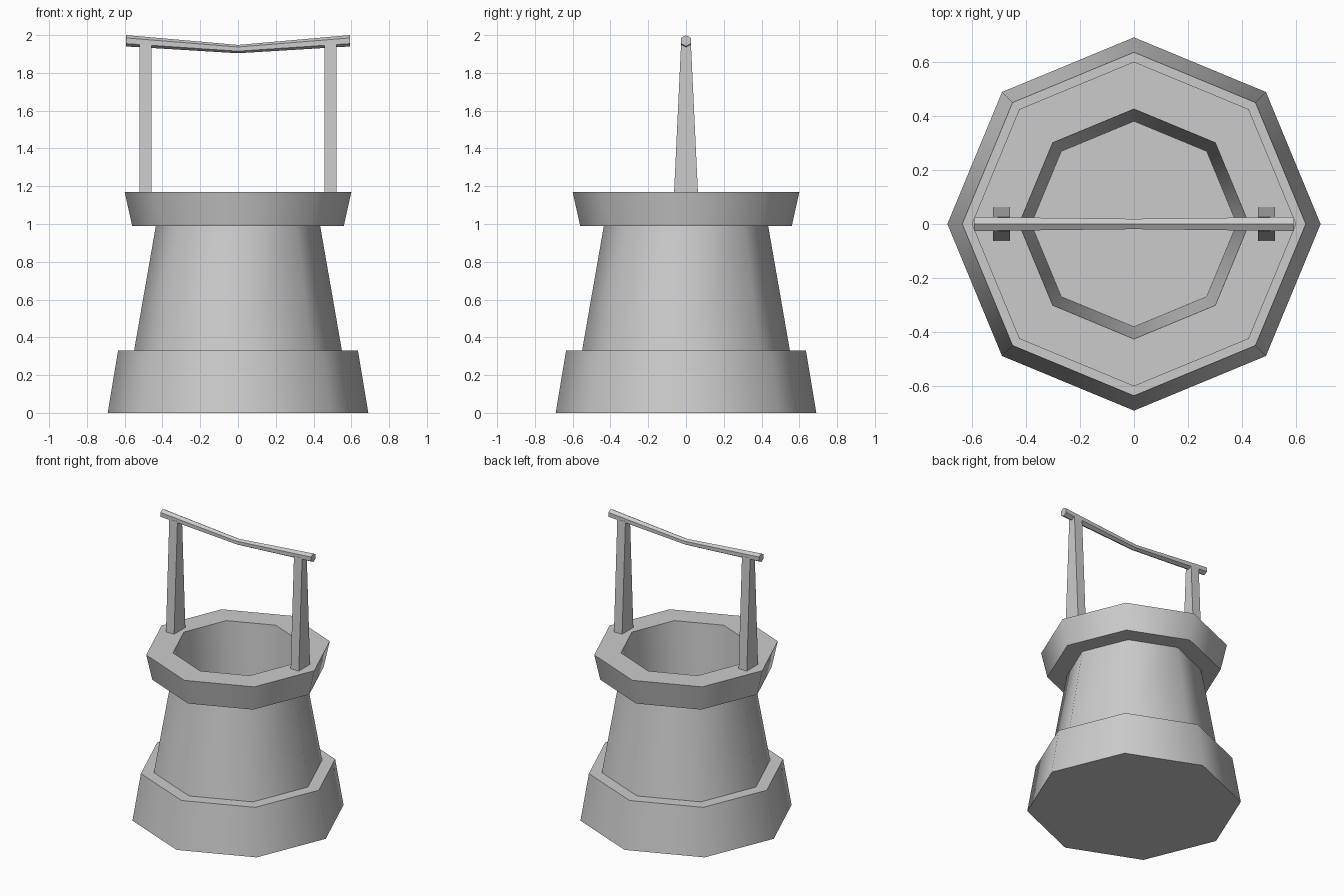
import bpy, bmesh, math

if "Cube" in bpy.data.objects:
    bpy.data.objects.remove(bpy.data.objects["Cube"])


def finish(bm, name, smooth_angle=None):
    bmesh.ops.recalc_face_normals(bm, faces=bm.faces)
    mesh = bpy.data.meshes.new(name)
    bm.to_mesh(mesh)
    bm.free()
    obj = bpy.data.objects.new(name, mesh)
    bpy.context.collection.objects.link(obj)
    if smooth_angle:
        bpy.ops.object.select_all(action='DESELECT')
        obj.select_set(True)
        bpy.context.view_layer.objects.active = obj
        bpy.ops.object.shade_smooth_by_angle(angle=math.radians(smooth_angle))
    return obj


def loft(bm, rings):
    """Skin a list of vertex rings and cap both ends."""
    loops = [[bm.verts.new(p) for p in ring] for ring in rings]
    for a, b in zip(loops, loops[1:]):
        n = len(a)
        for i in range(n):
            j = (i + 1) % n
            bm.faces.new((a[i], a[j], b[j], b[i]))
    bm.faces.new(loops[0])
    bm.faces.new(loops[-1])


def octagon(r, z):
    return [(r * math.cos(i * math.pi / 4), r * math.sin(i * math.pi / 4), z)
            for i in range(8)]


# Octagonal well: plinth, tapered wall, flared rim, hollow shaft with floor
profile = [(0.69, 0), (0.635, 0.33), (0.55, 0.33), (0.435, 0.99),
           (0.56, 0.99), (0.60, 1.17), (0.425, 1.17), (0.38, 0.45)]
bm = bmesh.new()
loft(bm, [octagon(r, z) for r, z in profile])
finish(bm, "well_body", 50)

# Tapered posts standing on the rim
for side, name in ((-1, "left_post"), (1, "right_post")):
    bm = bmesh.new()
    rings = []
    for hy, z in ((0.063, 1.17), (0.026, 1.955)):
        rings.append([(side * 0.49 + sx * 0.032, sy * hy, z)
                      for sx, sy in ((-1, -1), (1, -1), (1, 1), (-1, 1))])
    loft(bm, rings)
    finish(bm, name)

# Sagging hexagonal crossbar
bm = bmesh.new()
loft(bm, [[(x, r * math.sin(i * math.pi / 3), z + r * math.cos(i * math.pi / 3))
           for i in range(6)]
          for x, z, r in ((-0.592, 1.97, 0.03), (0, 1.926, 0.022), (0.592, 1.97, 0.03))])
finish(bm, "crossbar")
